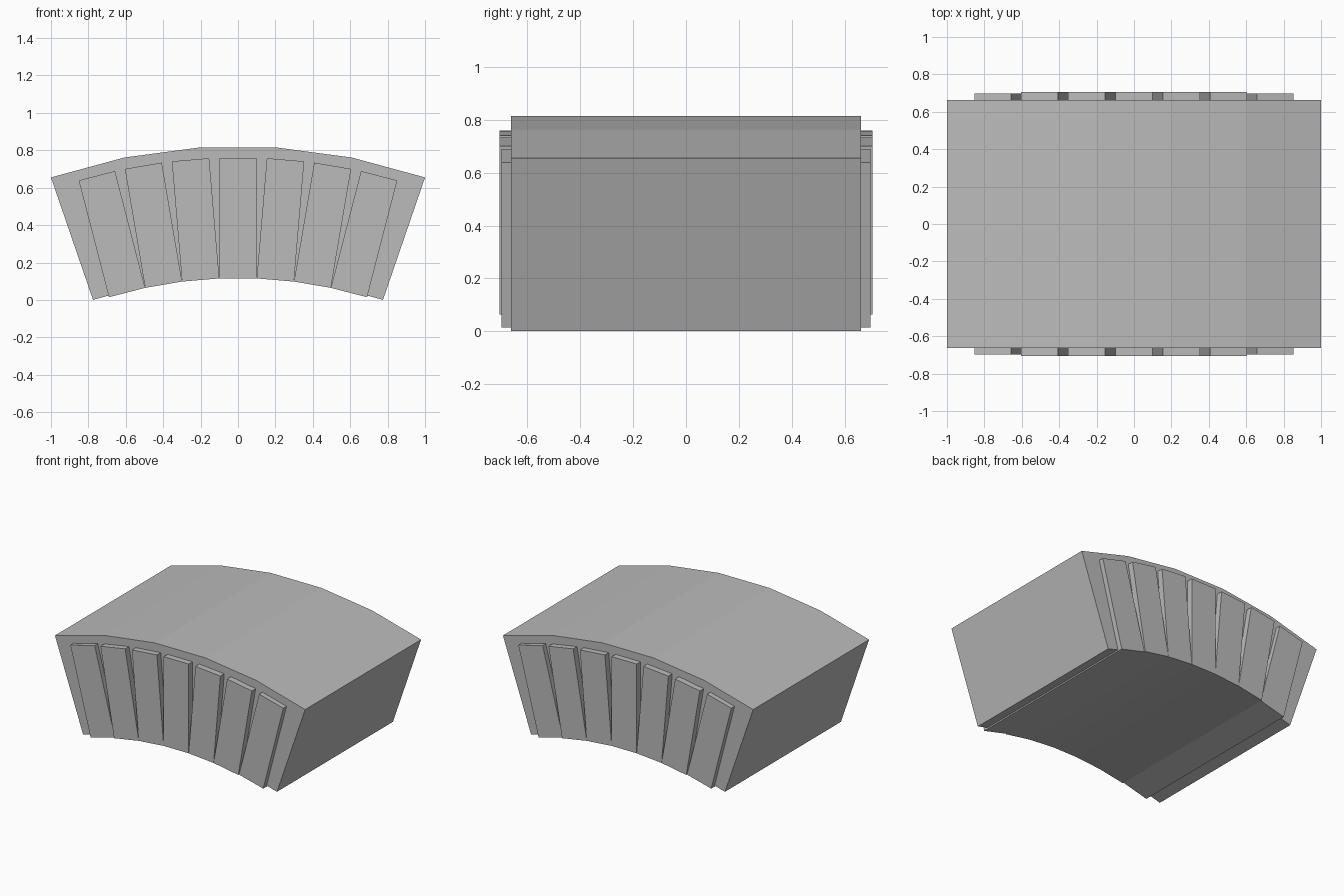
import bpy, bmesh
from math import sin, cos, radians
from mathutils import Matrix, Vector

cube = bpy.data.objects.get("Cube")
if cube:
    bpy.data.objects.remove(cube)

# Stone material
stone = bpy.data.materials.new("grey stone")
stone.use_nodes = True
colour = (0.5, 0.5, 0.5, 1)
stone.diffuse_color = colour
stone.node_tree.nodes["Principled BSDF"].inputs["Base Color"].default_value = colour

CENTRE_Z = -2.256   # centre of the arch circle


def prism(name, outline, half_depth):
    """Extrude an x-z outline symmetrically along y."""
    bm = bmesh.new()
    face = bm.faces.new([bm.verts.new((x, -half_depth, z)) for x, z in outline])
    new = bmesh.ops.extrude_face_region(bm, geom=[face])["geom"]
    verts = [v for v in new if isinstance(v, bmesh.types.BMVert)]
    bmesh.ops.translate(bm, verts=verts, vec=(0, 2 * half_depth, 0))
    bmesh.ops.recalc_face_normals(bm, faces=bm.faces)
    mesh = bpy.data.meshes.new(name)
    bm.to_mesh(mesh)
    bm.free()
    mesh.materials.append(stone)
    obj = bpy.data.objects.new(name, mesh)
    bpy.context.collection.objects.link(obj)
    return obj


def arc(radius, half_angle, segments):
    angles = [radians(half_angle * (2 * i / segments - 1)) for i in range(segments + 1)]
    return [(radius * sin(a), CENTRE_Z + radius * cos(a)) for a in angles]


# Arch body: faceted ring segment
prism("arch_body", arc(3.078, 18.96, 5) + arc(2.386, 18.96, 5)[::-1], 0.662)

# Seven wedge stones: straight blocks through the full depth, fanned round the arch
for i in range(-3, 4):
    turn = Matrix.Rotation(radians(4.83 * i), 2).transposed()
    corners = [(-0.1, 2.371), (0.1, 2.371), (0.1, 3.016), (-0.1, 3.016)]
    outline = [turn @ Vector(c) for c in corners]
    outline = [(p.x, p.y + CENTRE_Z) for p in outline]
    prism(f"arch_stone_{i + 4}", outline, 0.698 if abs(i) == 3 else 0.706)
